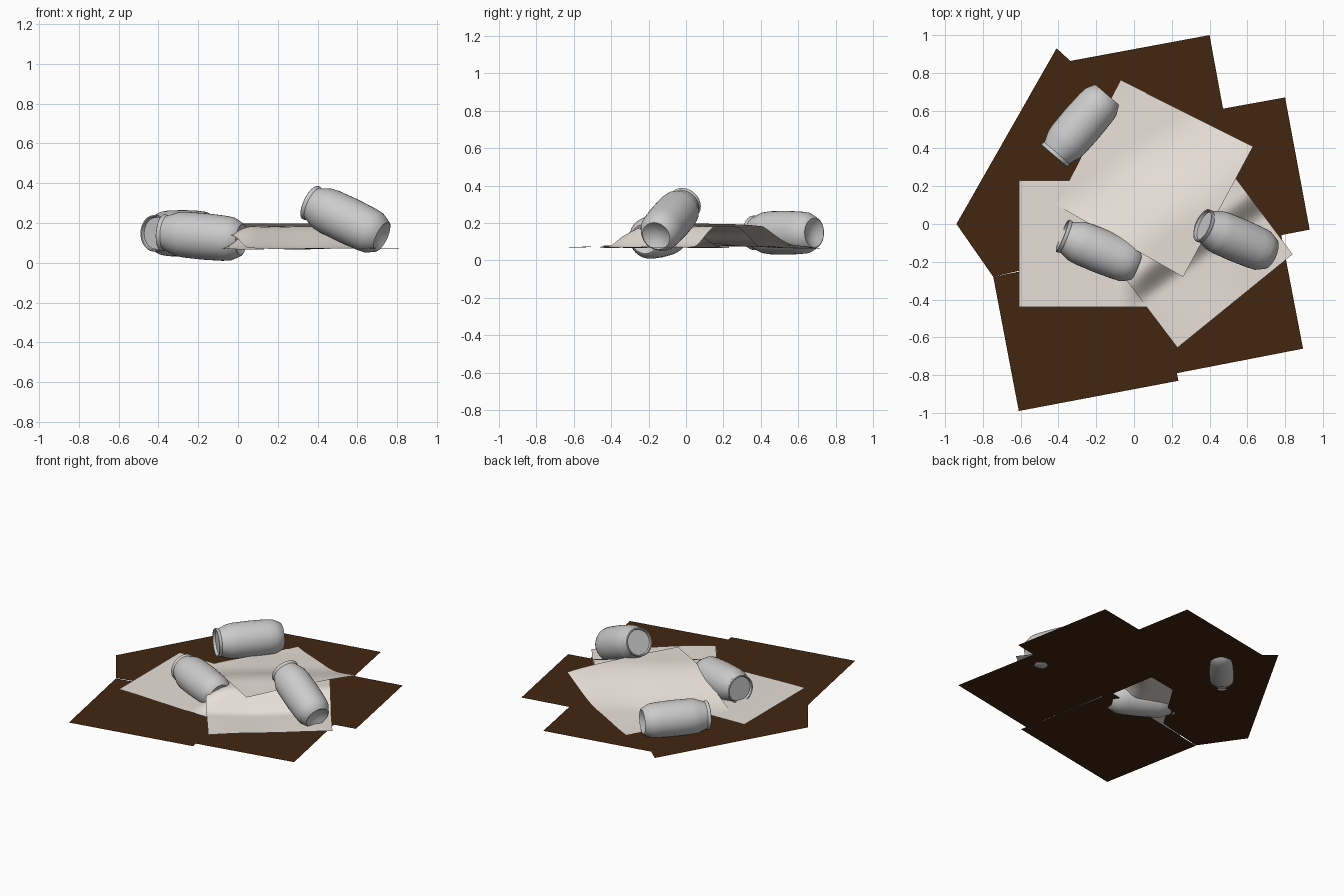
import bpy, bmesh, math
from mathutils import Vector

if "Cube" in bpy.data.objects:
    bpy.data.objects.remove(bpy.data.objects["Cube"])


def material(name, rgb):
    m = bpy.data.materials.new(name)
    m.diffuse_color = (*rgb, 1)
    m.use_nodes = True
    m.node_tree.nodes["Principled BSDF"].inputs["Base Color"].default_value = m.diffuse_color
    return m


BROWN = material("brown_cardboard", (0.055, 0.019, 0.005))
PAPER = material("pale_paper", (0.8, 0.74, 0.68))


def make_object(name, bm, mat=None, smooth=None):
    me = bpy.data.meshes.new(name)
    bm.to_mesh(me)
    bm.free()
    ob = bpy.data.objects.new(name, me)
    bpy.context.collection.objects.link(ob)
    if mat:
        me.materials.append(mat)
    if smooth:
        bpy.ops.object.select_all(action='DESELECT')
        ob.select_set(True)
        bpy.context.view_layer.objects.active = ob
        bpy.ops.object.shade_smooth_by_angle(angle=math.radians(smooth))
    return ob


# flat cardboard pieces, overlapping around a small central gap
boards = [
    [(-.61, -.99), (.235, -.83), (.09, -.11), (-.745, -.28)],
    [(.225, -.79), (.895, -.66), (.73, .2), (.06, .08)],
    [(.93, -.03), (.80, .67), (-.03, .52), (.09, -.19)],
    [(.40, 1.0), (-.355, .86), (-.23, .155), (.53, .29)],
    [(-.94, 0), (-.745, -.28), (-.41, -.2), (.04, .52), (-.41, .93)],
]
for i, pts in enumerate(boards):
    bm = bmesh.new()
    f = bm.faces.new([bm.verts.new((x, y, .058 + .0006 * i)) for x, y in pts])
    bm.normal_update()
    if f.normal.z < 0:
        f.normal_flip()
    make_object(f"cardboard_{i + 1}", bm, BROWN)


# the sheets drape over a diagonal ridge; v is the distance across it
def across(x, y):
    return -x * math.sin(math.radians(35)) + y * math.cos(math.radians(35))


def step(a, b, t):
    t = min(1, max(0, (t - a) / (b - a)))
    return t * t * (3 - 2 * t)


def ridge(v):
    return step(-.37, -.21, v) * (1 - step(-.08, .1, v))


def ripple(x, y):
    return .004 * math.sin(9 * x + 4 * y) * math.sin(7 * y - 3 * x + 1)


def z_left(x, y):
    return .067 + .013 * step(0, -.6, x) + .105 * ridge(across(x, y)) * step(-.1, .1, x)


def z_right(x, y):
    return .071 + .112 * ridge(across(x, y)) * step(-.18, .08, x) + ripple(x, y)


def z_top(x, y):
    v = across(x, y)
    return .076 + .122 * (1 - step(-.15, .35, v)) - .012 * step(.3, .65, v) + ripple(x, y)


def sheet(name, corners, height, n=28):
    a, b, c, d = [Vector(p) for p in corners]
    bm = bmesh.new()
    rows = []
    for j in range(n + 1):
        row = []
        for i in range(n + 1):
            p = a.lerp(b, i / n).lerp(d.lerp(c, i / n), j / n)
            row.append(bm.verts.new((p.x, p.y, height(p.x, p.y))))
        rows.append(row)
    for j in range(n):
        for i in range(n):
            bm.faces.new((rows[j][i], rows[j][i + 1], rows[j + 1][i + 1], rows[j + 1][i]))
    make_object(name, bm, PAPER, 60)


sheet("paper_left", [(-.61, -.44), (.13, -.44), (.13, .23), (-.61, .23)], z_left)
sheet("paper_right", [(.23, -.655), (.84, -.16), (.42, .40), (-.19, -.1)], z_right)
sheet("paper_top", [(-.41, .10), (.26, -.28), (.63, .41), (-.07, .76)], z_top)

# drink cans: lathe profile (radius, distance from base), length 0.43
PROFILE = [(0, .03), (.045, .022), (.072, .003), (.078, 0), (.084, .003), (.101, .035),
           (.110, .055), (.114, .10), (.117, .2), (.115, .31), (.110, .35), (.090, .40),
           (.088, .408), (.092, .415), (.092, .427), (.088, .43), (.083, .428),
           (.080, .412), (0, .412)]


def can(name, base, top, sides=40):
    base, top = Vector(base), Vector(top)
    axis = (top - base).normalized()
    start = (base + top) / 2 - axis * .215
    bm = bmesh.new()
    vs = [bm.verts.new((r, 0, t)) for r, t in PROFILE]
    edges = [bm.edges.new(p) for p in zip(vs, vs[1:])]
    bmesh.ops.spin(bm, geom=vs + edges, cent=(0, 0, 0), axis=(0, 0, 1),
                   angle=math.tau, steps=sides)
    bmesh.ops.remove_doubles(bm, verts=bm.verts, dist=1e-4)
    bmesh.ops.recalc_face_normals(bm, faces=bm.faces)
    ob = make_object(name, bm, None, 40)
    ob.rotation_euler = axis.to_track_quat('Z', 'Y').to_euler()
    ob.location = start


can("can_front", (.02, -.222, .115), (-.383, -.06, .152))
can("can_right", (.725, -.16, .13), (.36, -.005, .305))
can("can_back", (-.145, .682, .148), (-.42, .363, .148))
